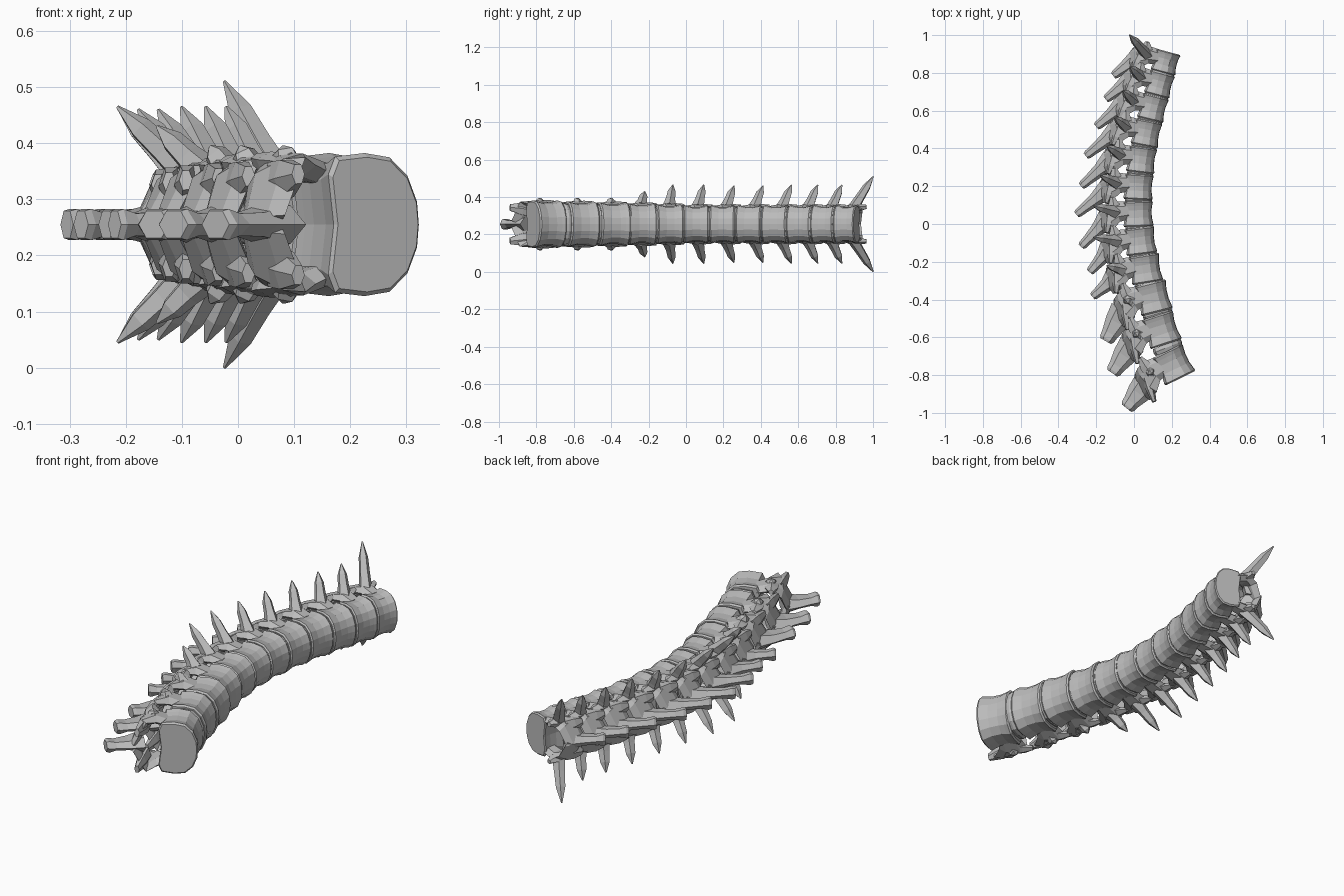
import bpy, bmesh, math
from mathutils import Vector, Matrix

cube = bpy.data.objects.get("Cube")
if cube:
    bpy.data.objects.remove(cube)

bone = bpy.data.materials.new("bone_grey")
bone.use_nodes = True
bone.diffuse_color = (0.5, 0.5, 0.5, 1)
bone.node_tree.nodes["Principled BSDF"].inputs["Base Color"].default_value = (0.5, 0.5, 0.5, 1)

MID = 0.255  # height of the symmetry plane

# Each vertebra: centre x, y, tilt, spinous tip x, y, side process depth, reach
VERTEBRAE = [
    (.167, .857, -15, -.11, .785, -.222, .255),
    (.135, .74, -15, -.15, .66, -.175, .21),
    (.10, .614, -14, -.20, .515, -.175, .21),
    (.066, .48, -11, -.255, .36, -.18, .21),
    (.04, .339, -7, -.28, .20, -.19, .205),
    (.024, .196, -3, -.305, .05, -.205, .205),
    (.022, .053, 2, -.28, -.12, -.235, .21),
    (.034, -.09, 7, -.235, -.255, -.245, .21),
    (.061, -.238, 9, -.22, -.385, -.2, .175),
    (.103, -.39, 14, -.15, -.62, -.15, .14),
    (.146, -.56, 18, -.115, -.79, -.14, .14),
    (.210, -.745, 26, -.04, -.975, -.13, .14),
]

# Half of the rounded body outline, back to front
HALF = [(-.88, 0), (-1, .7), (-.85, .95), (-.2, 1), (.35, .94), (.75, .68), (.96, .32)]
OUTLINE = HALF + [(1, 0)] + [(x, -z) for x, z in reversed(HALF[1:])]


def skin(bm, rings):
    """Join rings of points into a closed tube."""
    loops = [[bm.verts.new(p) for p in ring] for ring in rings]
    n = len(loops[0])
    for a, b in zip(loops, loops[1:]):
        for k in range(n):
            bm.faces.new((a[k], a[(k + 1) % n], b[(k + 1) % n], b[k]))
    bm.faces.new(loops[0])
    bm.faces.new(loops[-1][::-1])


def drum(bm, rx, rz, levels):
    """Stack the body outline along local y; levels are (y, scale)."""
    skin(bm, [[(x * rx * s, y, z * rz * s) for x, z in OUTLINE] for y, s in levels])


def strut(bm, stations, ref, sides=6, mirror=False):
    """Faceted process through (point, half width along ref, half width across)."""
    pts = [Vector(s[0]) for s in stations]
    rings = []
    for i, (_, up_r, side_r) in enumerate(stations):
        t = (pts[min(i + 1, len(pts) - 1)] - pts[max(i - 1, 0)]).normalized()
        side = t.cross(Vector(ref)).normalized()
        up = side.cross(t)
        rings.append([pts[i] + up * up_r * math.sin(a) + side * side_r * math.cos(a)
                      for a in (math.tau * (k + .5) / sides for k in range(sides))])
    skin(bm, rings)
    if mirror:
        skin(bm, [[Vector((p.x, p.y, -p.z)) for p in ring] for ring in rings])


def finish(name, bm, matrix):
    bmesh.ops.recalc_face_normals(bm, faces=bm.faces)
    mesh = bpy.data.meshes.new(name)
    bm.to_mesh(mesh)
    bm.free()
    mesh.materials.append(bone)
    obj = bpy.data.objects.new(name, mesh)
    obj.matrix_world = matrix
    bpy.context.collection.objects.link(obj)


def frame(x, y, deg):
    return Matrix.Translation((x, y, MID)) @ Matrix.Rotation(math.radians(deg), 4, 'Z')


def body_size(i):
    return .066 + .002 * i, .1 + .005 * max(0, i - 6)


for i, (x, y, deg, tip_x, tip_y, back, reach) in enumerate(VERTEBRAE):
    matrix = frame(x, y, deg)
    rx, rz = body_size(i)
    near = VERTEBRAE[i + 1] if i < len(VERTEBRAE) - 1 else VERTEBRAE[i - 1]
    h = min(.08, .465 * math.hypot(near[0] - x, near[1] - y))
    lumbar = i >= 9
    bm = bmesh.new()

    # Waisted body with raised rims
    drum(bm, rx, rz, [(-h, .96), (-h * .9, 1.02), (-h * .65, .98), (-h * .3, .92),
                      (h * .3, .92), (h * .65, .97), (h * .9, 1.02), (h, .96)])

    # Pedicle and broad lamina on each side, leaving the canal open
    strut(bm, [((-rx * .7, h * .3, rz * .72), h * .7, .022),
               ((-rx - .035, h * .25, rz * .85), h * .85, .024),
               ((-rx - .075, -h * .15, rz * .75), h * 1.05, .02),
               ((-rx - .115, -h * .45, 0), h, .018)], (0, 1, 0), 6, True)

    # Spinous process with a blunt end
    tip = matrix.inverted() @ Vector((tip_x, tip_y, MID))
    root = Vector((-rx - .085, -h * .3, 0))
    blade = .048 if lumbar else .028
    strut(bm, [(root, h * .9, .04),
               (root.lerp(tip, .4), blade * 1.3, .025),
               (root.lerp(tip, .75), blade * .95, .023),
               (root.lerp(tip, .93), blade * .85, .032),
               (tip, blade * .65, .028)], (0, 1, 0), 6)

    # Pointed side processes
    rise = .09 if i == 0 else .05 if not lumbar else .03
    start = Vector((-rx - .04, h * .2, rz * .85))
    end = Vector((back, rise, reach))
    strut(bm, [(start, h * .55, .034),
               (start.lerp(end, .35), .026, .026),
               (start.lerp(end, .68), .022, .022),
               (end, .003, .003)], (0, 1, 0), 5, True)

    # Upper joint processes, close behind the body
    strut(bm, [((-rx - .04, 0, rz * .85), .034, .022),
               ((-rx - .05, h * .8, rz * .88), .032, .02),
               ((-rx - .055, h * 1.4, rz * .92), .012, .012)], (1, 0, 0), 5, True)

    # Lower joint processes, flattened and spreading from the lamina
    low = h * 1.2 + (.035 if lumbar else .015)
    strut(bm, [((-rx - .07, 0, rz * .6), .026, .042),
               ((-rx - .08, -h * .8, rz * .66), .024, .038),
               ((-rx - .09, -low, rz * .72), .012, .02)], (1, 0, 0), 6, True)
    finish("vertebra_%d" % (i + 1), bm, matrix)

# Recessed discs between the bodies
for i, (a, b) in enumerate(zip(VERTEBRAE, VERTEBRAE[1:])):
    gap = math.hypot(a[0] - b[0], a[1] - b[1])
    rx, rz = body_size(i + .5)
    bm = bmesh.new()
    drum(bm, rx, rz, [(-gap * .1, .88), (0, .93), (gap * .1, .88)])
    finish("disc_%d" % (i + 1), bm, frame(*((a[k] + b[k]) / 2 for k in range(3))))
